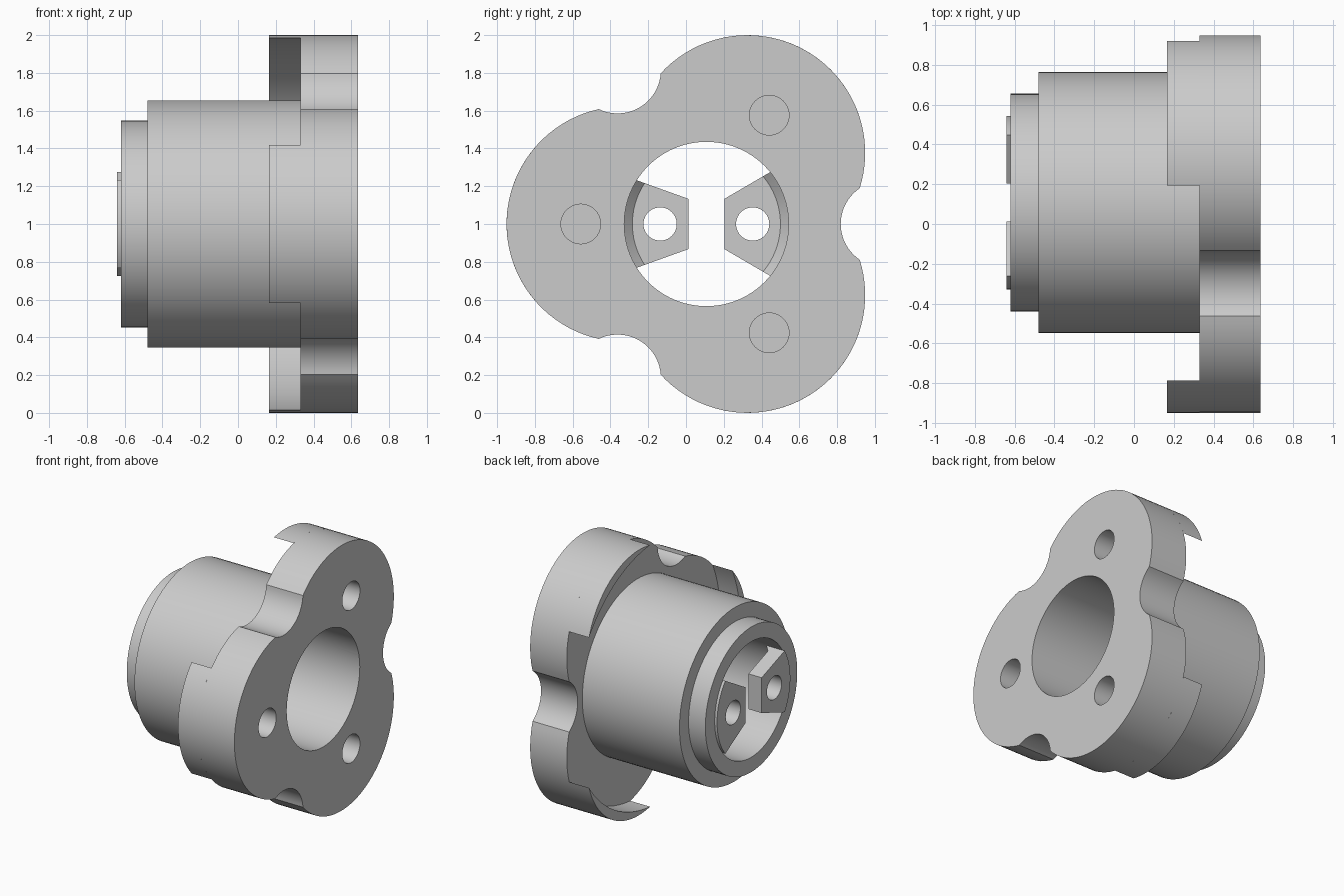
import bpy, bmesh
from math import sin, cos, radians

cube = bpy.data.objects.get("Cube")
if cube:
    bpy.data.objects.remove(cube, do_unlink=True)

AXIS_Y, AXIS_Z = 0.108, 1.0      # the part's axis runs along x
BORE = 0.435

grey = bpy.data.materials.new("plain grey")
grey.use_nodes = True
grey.diffuse_color = (0.6, 0.6, 0.6, 1)
grey.node_tree.nodes["Principled BSDF"].inputs["Base Color"].default_value = (0.6, 0.6, 0.6, 1)


def arc(radius, start, end, steps, dist=0, direction=0):
    """Points of an arc whose centre lies at a polar position from the axis."""
    d = radians(direction)
    pts = []
    for i in range(steps + 1):
        a = radians(start + (end - start) * i / steps)
        pts.append((dist * cos(d) + radius * cos(a), dist * sin(d) + radius * sin(a)))
    return pts


def circle(radius, dist=0, direction=0, steps=96):
    return arc(radius, 0, 360, steps, dist, direction)[:-1]


def loft(name, sections, closed=False):
    """Join outlines given as (x, points); cap the ends or close into a ring."""
    bm = bmesh.new()
    rings = [[bm.verts.new((x, AXIS_Y + u, AXIS_Z + v)) for u, v in pts] for x, pts in sections]
    pairs = list(zip(rings, rings[1:]))
    if closed:
        pairs.append((rings[-1], rings[0]))
    else:
        bm.faces.new(rings[0])
        bm.faces.new(rings[-1])
    for a, b in pairs:
        for i in range(len(a)):
            j = (i + 1) % len(a)
            bm.faces.new((a[i], a[j], b[j], b[i]))
    bmesh.ops.recalc_face_normals(bm, faces=bm.faces)
    mesh = bpy.data.meshes.new(name)
    bm.to_mesh(mesh)
    bm.free()
    mesh.materials.append(grey)
    obj = bpy.data.objects.new(name, mesh)
    bpy.context.collection.objects.link(obj)
    return obj


def activate(obj):
    bpy.ops.object.select_all(action='DESELECT')
    obj.select_set(True)
    bpy.context.view_layer.objects.active = obj


def cut(obj, *sections):
    """Subtract a lofted cutter from the object."""
    cutter = loft("cutter", sections)
    cutter.hide_render = True
    mod = obj.modifiers.new("cut", 'BOOLEAN')
    mod.operation = 'DIFFERENCE'
    mod.solver = 'EXACT'
    mod.object = cutter
    activate(obj)
    bpy.ops.object.modifier_apply(modifier=mod.name)
    bpy.data.objects.remove(cutter, do_unlink=True)


parts = []

# Stepped hollow barrel
profile = [(-0.62, BORE), (-0.62, 0.547), (-0.48, 0.547), (-0.48, 0.655), (0.33, 0.655), (0.33, BORE)]
parts.append(loft("barrel", [(x, circle(r)) for x, r in profile], closed=True))

# Three-lobed flange with scallops between the lobes
LOBE_R, LOBE_D = 0.623, 0.435
outline = []
for d in (60, 180, 300):
    outline += arc(LOBE_R, d - 77.5, d + 77.5, 40, LOBE_D, d)
    s = d + 60
    outline += arc(0.2288, s + 236, s + 124, 20, 0.94, s)[1:-1]
flange = loft("flange", [(0.33, outline), (0.635, outline)])
cut(flange, (0.2, circle(BORE)), (0.8, circle(BORE)))
for d in (60, 180, 300):
    hole = circle(0.105, 0.665, d, 40)
    cut(flange, (0.4, hole), (0.8, hole))
parts.append(flange)

# Crescent lips behind each lobe
for i, d in enumerate((60, 180, 300)):
    crescent = arc(LOBE_R, d - 42.3, d + 42.3, 28, LOBE_D, d)
    crescent += arc(0.989, d + 25.1, d - 25.1, 28)[1:-1]
    parts.append(loft(f"lip_{i + 1}", [(0.165, crescent), (0.33, crescent)]))

# Two tapered tabs inside the bore, each with a hole and a sloped foot
for name, d, half in (("tab_front", 180, 32.1), ("tab_back", 0, 39.1)):
    side = cos(radians(d))
    tab_outline = arc(BORE + 0.001, d - half, d + half, 24)
    tab_outline += [(side * 0.095, side * 0.133), (side * 0.095, side * -0.133)]
    tab = loft(name, [(-0.64, tab_outline), (-0.487, tab_outline)])
    cut(tab, (-0.53, circle(0.392)), (-0.48, circle(0.442)))
    hole = circle(0.088, 0.245, d, 40)
    cut(tab, (-0.8, hole), (-0.4, hole))
    parts.append(tab)

for part in parts:
    activate(part)
    bpy.ops.object.shade_smooth_by_angle(angle=radians(25))
